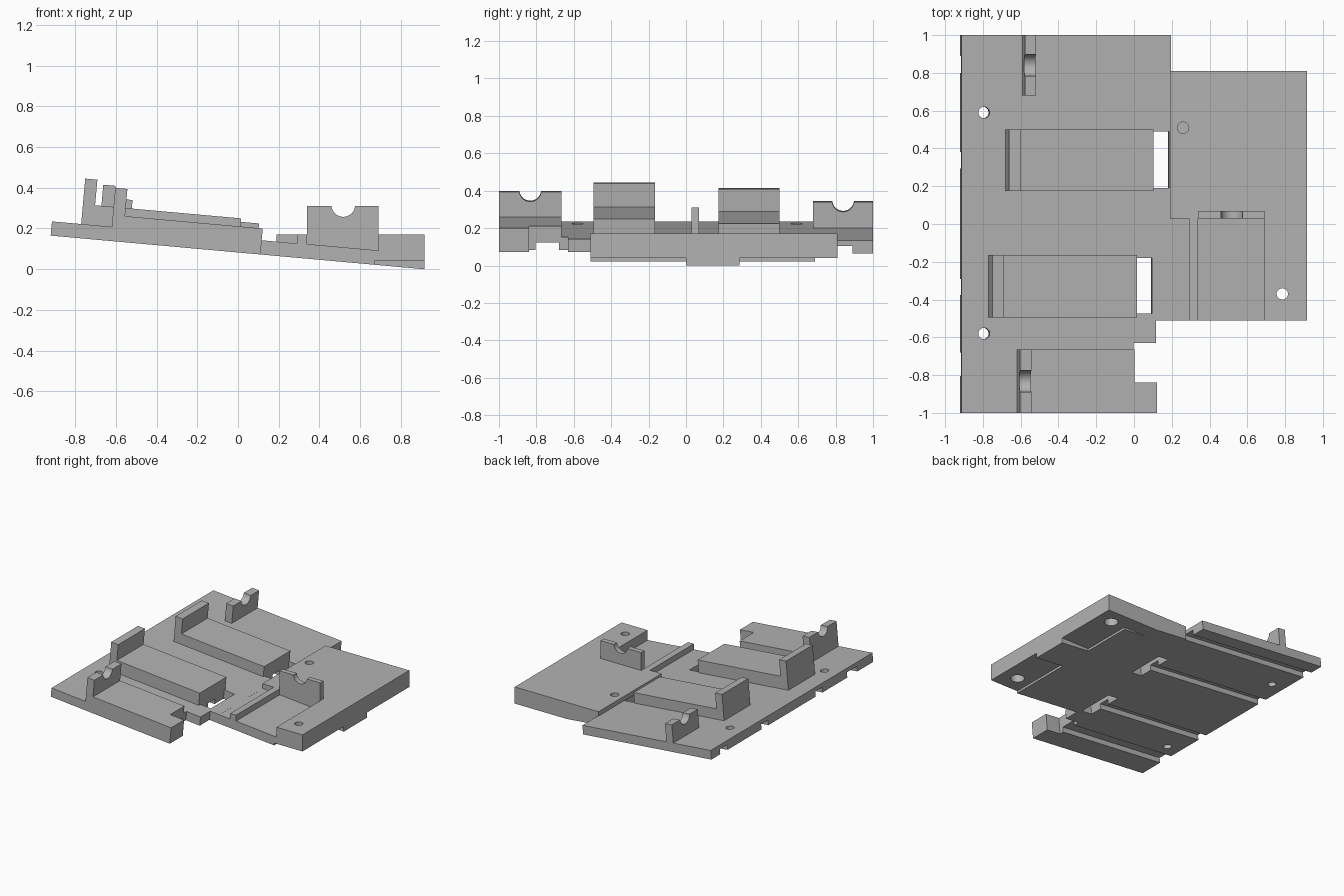
import bpy
import bmesh
from math import atan
from mathutils import Matrix, Vector

if "Cube" in bpy.data.objects:
    bpy.data.objects.remove(bpy.data.objects["Cube"])

grey = bpy.data.materials.new("plain grey")
grey.use_nodes = True
COLOUR = (0.45, 0.45, 0.45, 1)
grey.diffuse_color = COLOUR
grey.node_tree.nodes["Principled BSDF"].inputs["Base Color"].default_value = COLOUR

# Inclined frame: local x runs down the slope, local z is normal to the plate
SLOPE = 0.09
LEFT, HIGH = -0.92, 0.165
TILT = Matrix.Translation((LEFT, 0, HIGH)) @ Matrix.Rotation(atan(SLOPE), 4, 'Y')
FLAT = Matrix.Identity(4)
THICK = 0.07


def under(x):
    return HIGH - SLOPE * (x - LEFT)


def along(x):
    return (x - LEFT) * 1.004


def finish(name, bm, frame):
    bm.transform(frame)
    bmesh.ops.recalc_face_normals(bm, faces=bm.faces)
    mesh = bpy.data.meshes.new(name)
    bm.to_mesh(mesh)
    bm.free()
    mesh.materials.append(grey)
    obj = bpy.data.objects.new(name, mesh)
    bpy.context.collection.objects.link(obj)
    return obj


def prism(name, profile, y0, y1, frame=FLAT):
    bm = bmesh.new()
    face = bm.faces.new([bm.verts.new((x, y0, z)) for x, z in profile])
    new = bmesh.ops.extrude_face_region(bm, geom=[face])["geom"]
    verts = [v for v in new if isinstance(v, bmesh.types.BMVert)]
    bmesh.ops.translate(bm, verts=verts, vec=(0, y1 - y0, 0))
    return finish(name, bm, frame)


def box(name, x0, x1, y0, y1, z0, z1, frame=FLAT):
    return prism(name, [(x0, z0), (x1, z0), (x1, z1), (x0, z1)], y0, y1, frame)


def rod(centre, radius, length, axis='Z', frame=FLAT):
    bm = bmesh.new()
    bmesh.ops.create_cone(bm, cap_ends=True, segments=32, radius1=radius,
                          radius2=radius, depth=length)
    turn = {'X': Matrix.Rotation(1.570796, 4, 'Y'),
            'Y': Matrix.Rotation(1.570796, 4, 'X'), 'Z': FLAT}[axis]
    return finish("cutter", bm, frame @ Matrix.Translation(Vector(centre)) @ turn)


def cut(obj, cutters):
    for cutter in cutters:
        mod = obj.modifiers.new("cut", 'BOOLEAN')
        mod.operation = 'DIFFERENCE'
        mod.solver = 'EXACT'
        mod.object = cutter
    graph = bpy.context.evaluated_depsgraph_get()
    mesh = bpy.data.meshes.new_from_object(obj.evaluated_get(graph))
    obj.modifiers.clear()
    obj.data = mesh
    for cutter in cutters:
        bpy.data.objects.remove(cutter)


def smooth(obj):
    bpy.ops.object.select_all(action='DESELECT')
    obj.select_set(True)
    bpy.context.view_layer.objects.active = obj
    bpy.ops.object.shade_smooth_by_angle()


def notch():
    return box("cutter", along(-0.01), along(0.3), -0.84, -0.63, -0.1, 0.3, TILT)


# Inclined base plate with slots, wire grooves and screw holes
end, front_end = along(0.19), along(0.11)
plate = box("base_plate", 0, end, -1, 1, 0, THICK, TILT)
cutters = [box("cutter", front_end, end + 0.1, -1.1, -0.51, -0.1, 0.2, TILT), notch()]
for x0, x1, y0, y1 in [(0.09, 0.18, 0.19, 0.49), (0.0, 0.09, -0.475, -0.18)]:
    cutters.append(box("cutter", along(x0), along(x1), y0, y1, -0.1, 0.2, TILT))
for x1, y0, y1 in [(0.3, 0.8, 0.89), (0.13, 0.295, 0.38),
                   (0.04, -0.375, -0.29), (0.05, -0.805, -0.68)]:
    cutters.append(box("cutter", -0.1, along(x1), y0, y1, -0.1, 0.04, TILT))
for y in (0.59, -0.58):
    cutters.append(rod((along(-0.8), y, 0), 0.03, 0.4, 'Z', TILT))
cut(plate, cutters)
smooth(plate)

# Raised pads, each with a cupped holder at its upper end
# name, start, holder top, pad end, pad top, y range
stations = [
    ("front", 0.295, 0.262, 0.11, 0.128, -1.0, -0.665),
    ("middle_front", 0.144, 0.294, 0.0, 0.168, -0.495, -0.165),
    ("middle_back", 0.235, 0.272, 0.09, 0.151, 0.175, 0.5),
    ("back", 0.325, 0.21, None, None, 0.68, 1.0),
]
for name, u, top, pad_end, pad_top, y0, y1 in stations:
    holder = box(name + "_holder", u, u + 0.06, y0, y1, THICK, top, TILT)
    cut(holder, [rod((u, (y0 + y1) / 2, top + 0.005), 0.058, 0.3, 'X', TILT)])
    smooth(holder)
    if pad_end is not None:
        pad = box(name + "_pad", u + 0.06, along(pad_end), y0, y1, THICK, pad_top, TILT)
        if name == "front":
            cut(pad, [notch()])

# Level platform with a sloping underside
TOP = 0.17
platform = prism("level_platform", [(0.19, under(0.19)), (0.915, under(0.915)),
                                    (0.915, TOP), (0.19, TOP)], -0.51, 0.81)
cutters = [
    # relieved corners of the underside
    box("cutter", 0.67, 1, -0.6, 0, -0.1, 0.04),
    box("cutter", 0.67, 1, 0.285, 0.9, -0.1, 0.04),
    box("cutter", 0.4, 0.8, 0.69, 0.95, -0.2, 0.04),
    # lowered strip and sloping pocket on top
    prism("cutter", [(0.1, under(0.1) + THICK), (0.29, under(0.29) + THICK),
                     (0.29, 0.3), (0.1, 0.3)], -0.6, 0.03),
    prism("cutter", [(0.34, under(0.34) + THICK + 0.002), (0.69, under(0.69) + THICK + 0.002),
                     (0.69, 0.3), (0.34, 0.3)], -0.6, 0.03),
    # screw holes and counterbores
    rod((0.785, -0.37, 0.1), 0.03, 0.5),
    rod((0.785, -0.37, 0), 0.05, 0.2),
    rod((0.79, 0.685, 0), 0.05, 0.2),
    rod((0.26, 0.51, 0.2), 0.03, 0.16),
]
cut(platform, cutters)
smooth(platform)

# Cupped holder standing on the platform
holder = box("platform_holder", 0.34, 0.69, 0.03, 0.07, 0.1, 0.31)
cut(holder, [rod((0.517, 0.05, 0.315), 0.058, 0.3, 'Y')])
smooth(holder)
